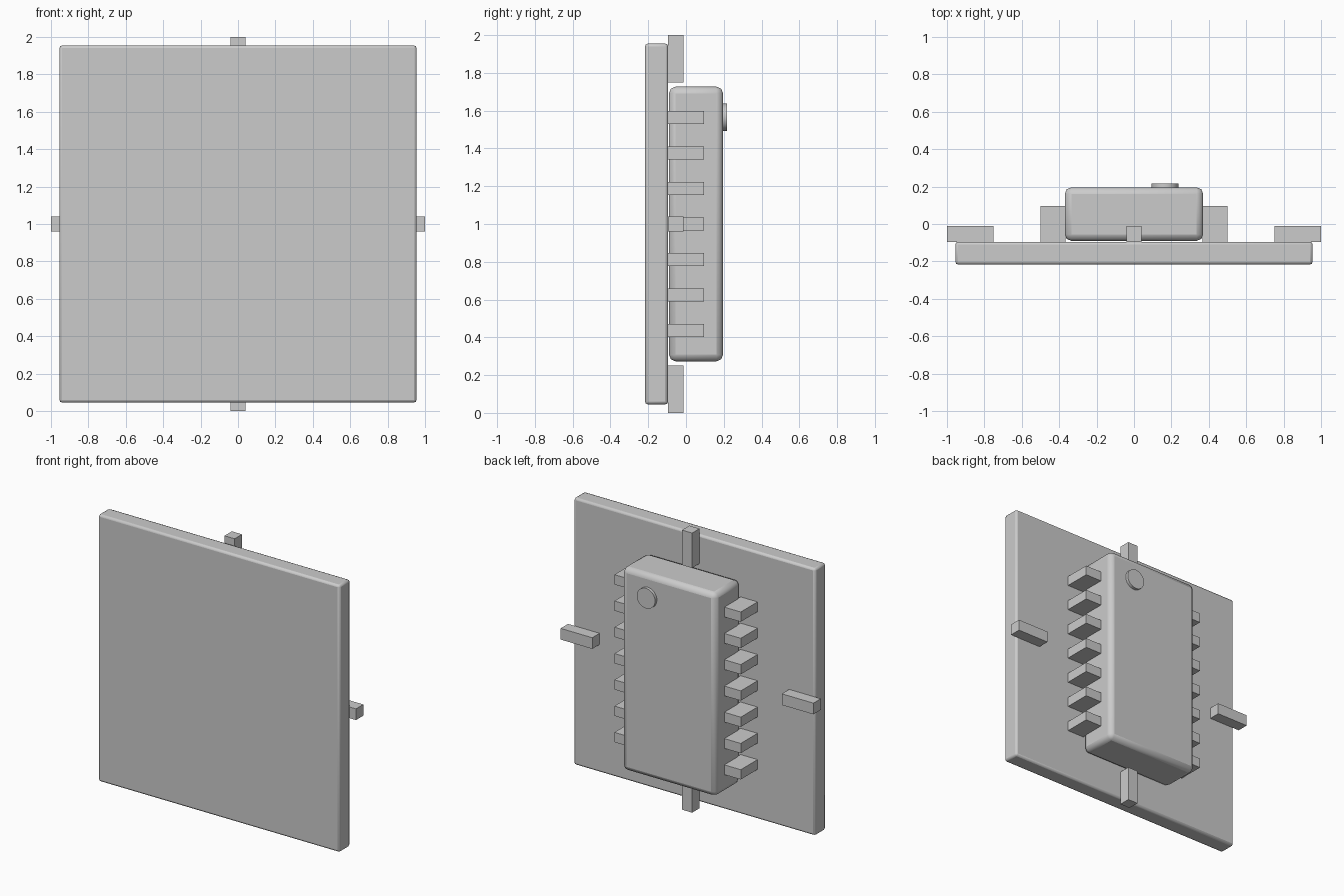
import bpy, math

if "Cube" in bpy.data.objects:
    bpy.data.objects.remove(bpy.data.objects["Cube"])

CZ = 1.0          # height of the model's centre
FACE_Y = -0.095   # back surface of the plate, where everything mounts


def box(name, x, y, z, bevel=0.0):
    """Box from (min, max) ranges, with optional rounded edges."""
    bpy.ops.mesh.primitive_cube_add(size=1, location=[sum(r) / 2 for r in (x, y, z)])
    ob = bpy.context.object
    ob.name = name
    ob.scale = [r[1] - r[0] for r in (x, y, z)]
    bpy.ops.object.transform_apply(location=False, rotation=False, scale=True)
    if bevel:
        mod = ob.modifiers.new("rounded_edges", 'BEVEL')
        mod.width = bevel
        mod.segments = 2
        bpy.ops.object.shade_smooth_by_angle(angle=math.radians(30))
    return ob


# Square front plate
box("plate", (-0.955, 0.955), (-0.217, FACE_Y), (CZ - 0.955, CZ + 0.955), 0.015)

# Chip body on the back of the plate
box("chip_body", (-0.37, 0.37), (-0.09, 0.196), (CZ - 0.727, CZ + 0.727), 0.035)

# Round orientation mark near a top corner of the chip
bpy.ops.mesh.primitive_cylinder_add(vertices=32, radius=0.072, depth=0.032,
                                    location=(0.165, 0.201, 1.565),
                                    rotation=(math.pi / 2, 0, 0))
bpy.context.object.name = "orientation_mark"
bpy.ops.object.shade_smooth_by_angle(angle=math.radians(30))

for side, s in (("right", 1), ("left", -1)):
    # Seven pins down each side of the chip
    for i in range(7):
        z = CZ + (i - 3) * 0.188
        box(f"pin_{side}_{i + 1}", sorted((s * 0.365, s * 0.5)),
            (FACE_Y, 0.095), (z - 0.035, z + 0.035))
    # Side edge tab
    box(f"tab_{side}", sorted((s * 0.75, s * 1.0)),
        (FACE_Y, -0.012), (CZ - 0.04, CZ + 0.04))

# Top and bottom edge tabs
for name, z0 in (("tab_top", 1.75), ("tab_bottom", 0.0)):
    box(name, (-0.04, 0.04), (FACE_Y, -0.012), (z0, z0 + 0.25))
